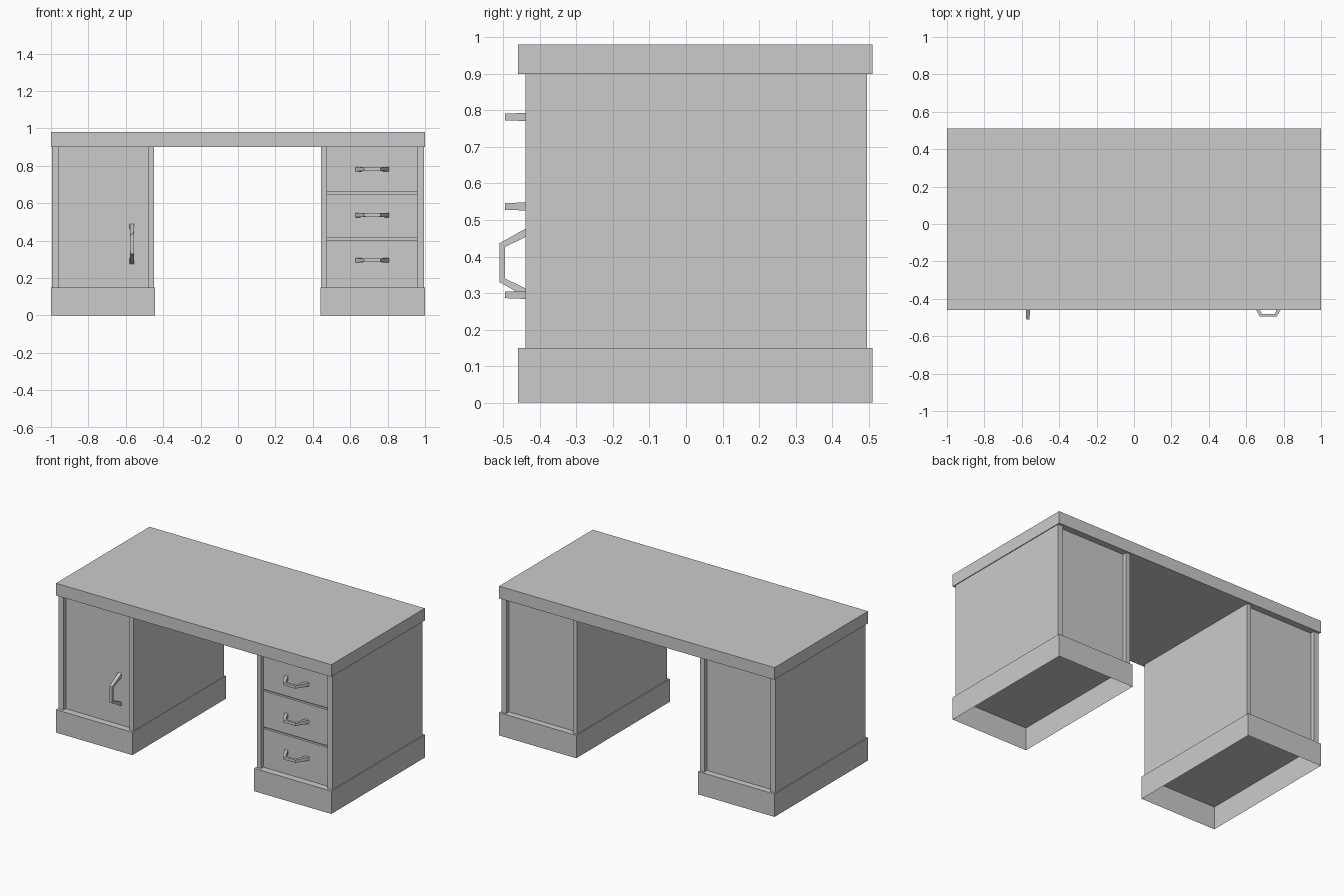
import bpy
import bmesh
from mathutils import Vector

cube = bpy.data.objects.get("Cube")
if cube:
    bpy.data.objects.remove(cube, do_unlink=True)

# One plain grey for the whole desk
grey = bpy.data.materials.new("plain grey")
grey.use_nodes = True
COLOUR = (0.6, 0.6, 0.6, 1)
grey.diffuse_color = COLOUR
grey.node_tree.nodes["Principled BSDF"].inputs["Base Color"].default_value = COLOUR


def finish(name, bm):
    bmesh.ops.recalc_face_normals(bm, faces=bm.faces)
    mesh = bpy.data.meshes.new(name)
    bm.to_mesh(mesh)
    bm.free()
    mesh.materials.append(grey)
    obj = bpy.data.objects.new(name, mesh)
    bpy.context.collection.objects.link(obj)
    return obj


def box(name, x, y, z, open_bottom=False):
    """Box from (min, max) pairs, optionally hollow from below."""
    bm = bmesh.new()
    bmesh.ops.create_cube(bm, size=1)
    for v in bm.verts:
        v.co = Vector([(a + b) / 2 + c * (b - a)
                       for c, (a, b) in zip(v.co, (x, y, z))])
    bm.normal_update()
    if open_bottom:
        low = [f for f in bm.faces if f.normal.z < -0.5]
        bmesh.ops.delete(bm, geom=low, context="FACES_ONLY")
    return finish(name, bm)


PANEL = -0.415                      # front plane of door and drawers
BODY_Y = (-0.44, 0.495)
EDGE_Y = (-0.46, 0.51)
PLINTH_TOP, BODY_TOP = 0.15, 0.90


def handle(name, centre, half, reach, upright):
    """Bent bar: two slanted legs, a straight grip, slightly wider feet."""
    grip = half / 2
    outer = [(-half, 0), (-grip, reach), (grip, reach), (half, 0)]
    inner = [(-half + 0.025, 0), (-grip + 0.01, reach - 0.015),
             (grip - 0.01, reach - 0.015), (half - 0.025, 0)]
    bm = bmesh.new()
    rings = []
    for (a, d), (b, e) in zip(outer, inner):
        wide = 0.012 if d == 0 else 0.009
        ring = []
        for along, out, side in ((a, d, -wide), (a, d, wide),
                                 (b, e, wide), (b, e, -wide)):
            dx, dz = (side, along) if upright else (along, side)
            ring.append(bm.verts.new((centre[0] + dx, PANEL - out,
                                      centre[1] + dz)))
        rings.append(ring)
    for r, s in zip(rings, rings[1:]):
        for i in range(4):
            j = (i + 1) % 4
            bm.faces.new((r[i], r[j], s[j], s[i]))
    bm.faces.new(rings[0])
    bm.faces.new(rings[-1])
    return finish(name, bm)


# Table top
box("table_top", (-1, 1), EDGE_Y, (BODY_TOP, 0.98))

# Pedestals: open plinth, two side boards, recessed core between them
for name, plinth, outside, inside in (
        ("right", (-1, -0.445), (-0.995, -0.96), (-0.48, -0.45)),
        ("left", (0.44, 1), (0.957, 0.995), (0.445, 0.475))):
    box(name + "_plinth", plinth, EDGE_Y, (0, PLINTH_TOP), open_bottom=True)
    box(name + "_outer_side", outside, BODY_Y, (PLINTH_TOP, BODY_TOP))
    box(name + "_inner_side", inside, BODY_Y, (PLINTH_TOP, BODY_TOP))
    core_x = (min(outside[1], inside[1]), max(outside[0], inside[0]))
    box(name + "_core_and_back", core_x, (PANEL + 0.015, 0.468),
        (PLINTH_TOP, BODY_TOP))

# Door with upright handle
box("door", (-0.96, -0.48), (PANEL, PANEL + 0.016), (PLINTH_TOP, BODY_TOP))
handle("door_handle", (-0.567, 0.383), 0.107, 0.095, True)

# Three drawers with level handles
drawers = ((PLINTH_TOP, 0.403, 0.295), (0.415, 0.65, 0.537),
           (0.662, BODY_TOP, 0.782))
for n, (low, high, grip_z) in enumerate(drawers, 1):
    box(f"drawer_front_{n}", (0.475, 0.957), (PANEL, PANEL + 0.016),
        (low, high))
    handle(f"drawer_handle_{n}", (0.718, grip_z), 0.09, 0.08, False)
